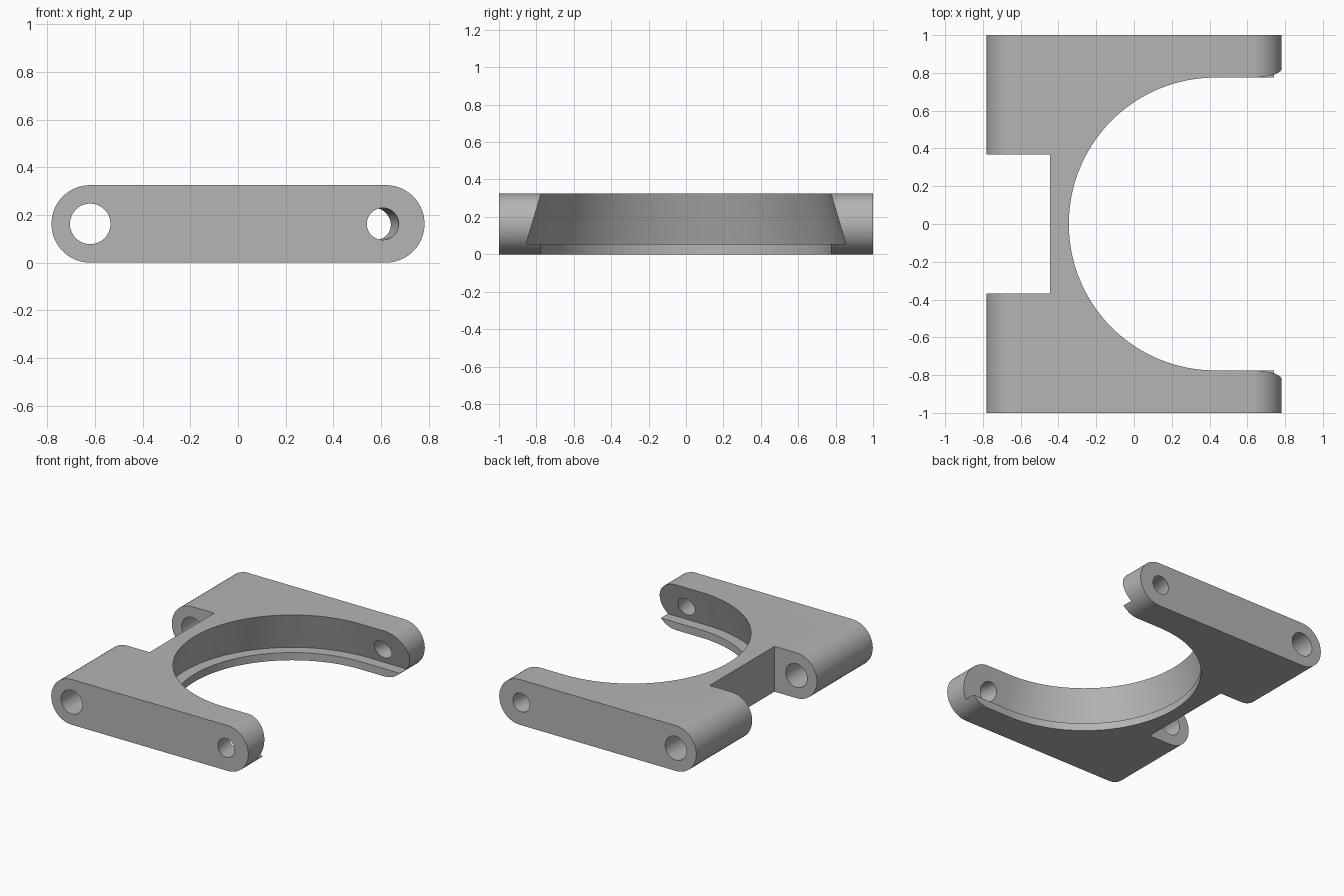
import bpy, bmesh
from math import cos, sin, pi, radians
from mathutils import Vector

if "Cube" in bpy.data.objects:
    bpy.data.objects.remove(bpy.data.objects["Cube"])

HEIGHT, HALF_X = 0.325, 0.782
R_END = HEIGHT / 2
X_END = HALF_X - R_END
BORE_X, R_TOP, R_STEP, Z_STEP = 0.43, 0.775, 0.855, 0.055

grey = bpy.data.materials.new("plain grey")
grey.use_nodes = True
colour = (0.46, 0.46, 0.46, 1)
grey.diffuse_color = colour
grey.node_tree.nodes["Principled BSDF"].inputs["Base Color"].default_value = colour


def loft(name, rings):
    """Closed solid through a stack of matching point rings."""
    bm = bmesh.new()
    rows = [[bm.verts.new(p) for p in ring] for ring in rings]
    n = len(rows[0])
    for a, b in zip(rows, rows[1:]):
        for i in range(n):
            j = (i + 1) % n
            bm.faces.new((a[i], a[j], b[j], b[i]))
    bm.faces.new(rows[0])
    bm.faces.new(rows[-1])
    bmesh.ops.recalc_face_normals(bm, faces=bm.faces)
    mesh = bpy.data.meshes.new(name)
    bm.to_mesh(mesh)
    bm.free()
    obj = bpy.data.objects.new(name, mesh)
    bpy.context.collection.objects.link(obj)
    mesh.materials.append(grey)
    return obj


def pill(y, n=32):
    """Rounded-end bar outline in the xz plane."""
    pts = []
    for side, start in ((1, -pi / 2), (-1, pi / 2)):
        for i in range(n + 1):
            a = start + pi * i / n
            pts.append((side * X_END + R_END * cos(a), y, R_END + R_END * sin(a)))
    return pts


def u_shape(r, z, n=72):
    """Half circle continued by a straight slot toward +x."""
    arc = [pi / 2 + pi * i / n for i in range(n + 1)]
    pts = [(BORE_X + r * cos(a), r * sin(a), z) for a in arc]
    return pts + [(1.2, -r, z), (1.2, r, z)]


def hole(name, start, end, r, n=48):
    """Round cutter running between two centres."""
    ring = [Vector((r * cos(2 * pi * i / n), 0, r * sin(2 * pi * i / n))) for i in range(n)]
    return loft(name, [[Vector(c) + p for p in ring] for c in (start, end)])


# Bar with rounded ends
bracket = loft("clamp_bracket", [pill(-1), pill(1)])

# Tapered bore above a narrow lip
slope = (R_TOP - R_STEP) / (HEIGHT - Z_STEP)
z_over = HEIGHT + 0.1
bore = loft("bore_cutter", [
    u_shape(R_TOP, -0.1), u_shape(R_TOP, Z_STEP),
    u_shape(R_STEP, Z_STEP), u_shape(R_STEP + slope * (z_over - Z_STEP), z_over)])

# Rectangular hinge notch
notch = loft("notch_cutter", [
    [(-1, -0.367, z), (-0.445, -0.367, z), (-0.445, 0.367, z), (-1, 0.367, z)]
    for z in (-0.1, HEIGHT + 0.1)])

# Hinge pin hole and slanted screw holes in both arms
cutters = [bore, notch, hole("pin_cutter", (-X_END, -1.2, R_END), (-X_END, 1.2, R_END), 0.085)]
for s in (-1, 1):
    x_at = lambda y: 0.607 - 0.19 * (1 - y)
    cutters.append(hole("screw_cutter", (x_at(1.1), s * 1.1, R_END),
                        (x_at(0.7), s * 0.7, R_END), 0.067))

for c in cutters:
    c.hide_render = True
    mod = bracket.modifiers.new(c.name, "BOOLEAN")
    mod.operation, mod.solver, mod.object = "DIFFERENCE", "EXACT", c

# Apply the cuts and discard the cutters
bpy.context.view_layer.update()
evaluated = bracket.evaluated_get(bpy.context.evaluated_depsgraph_get())
result = bpy.data.meshes.new_from_object(evaluated)
bracket.modifiers.clear()
bracket.data = result
for c in cutters:
    bpy.data.objects.remove(c)

bpy.ops.object.select_all(action="DESELECT")
bracket.select_set(True)
bpy.context.view_layer.objects.active = bracket
bpy.ops.object.shade_smooth_by_angle(angle=radians(30))
